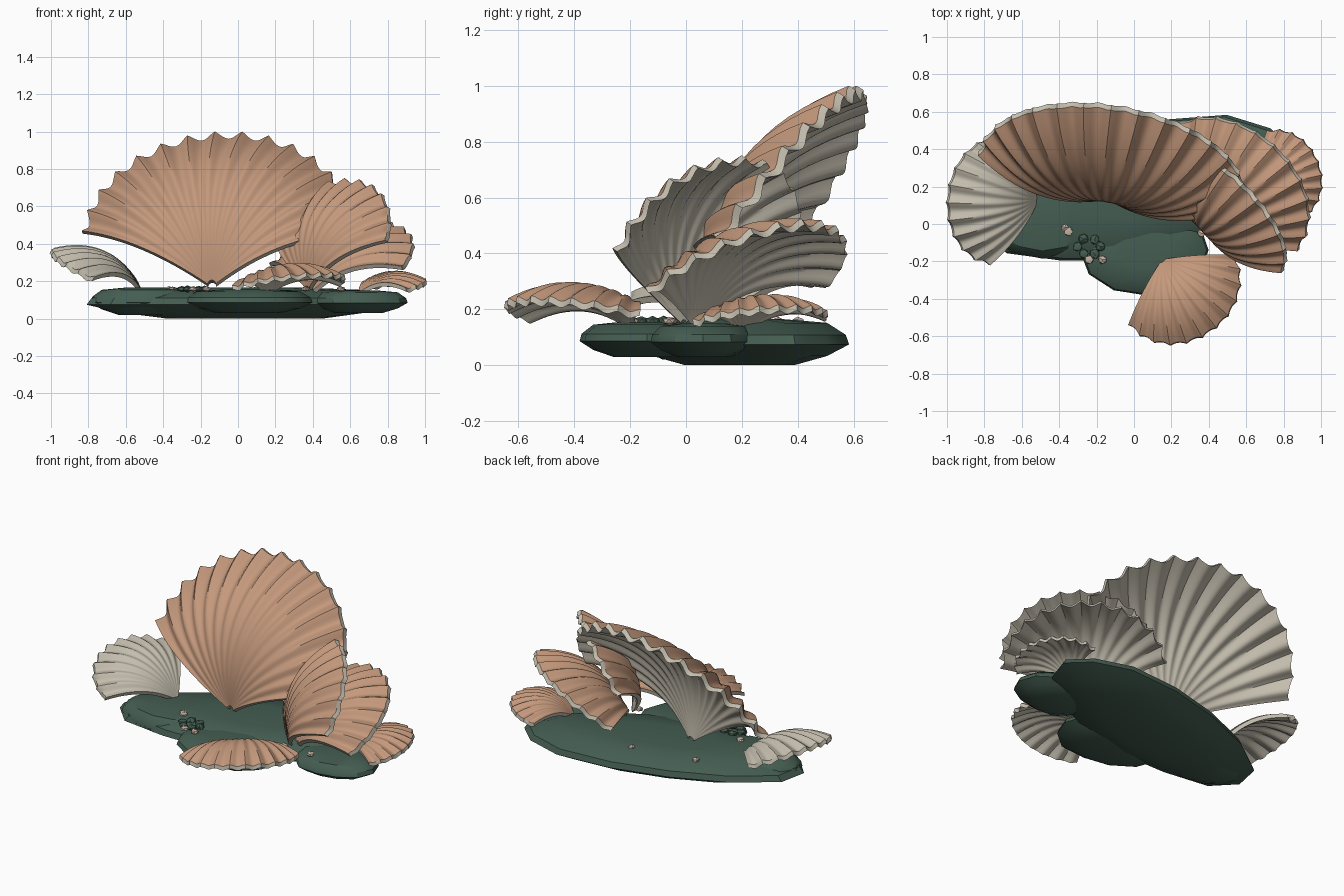
import bpy, bmesh, math, random
from mathutils import Vector, Matrix

random.seed(4)
cube = bpy.data.objects.get("Cube")
if cube:
    bpy.data.objects.remove(cube, do_unlink=True)


def material(name, rgb):
    m = bpy.data.materials.new(name)
    m.use_nodes = True
    m.diffuse_color = (*rgb, 1)
    m.node_tree.nodes["Principled BSDF"].inputs["Base Color"].default_value = (*rgb, 1)
    return m


coral = material("coral_orange", (0.55, 0.315, 0.20))
cream = material("shell_cream", (0.55, 0.51, 0.42))
moss = material("dark_sea_green", (0.058, 0.110, 0.083))
pink = material("pebble_pink", (0.56, 0.45, 0.37))


def finish(bm, name, mats, angle):
    mesh = bpy.data.meshes.new(name)
    bm.to_mesh(mesh)
    bm.free()
    ob = bpy.data.objects.new(name, mesh)
    bpy.context.collection.objects.link(ob)
    for m in mats:
        mesh.materials.append(m)
    bpy.ops.object.select_all(action="DESELECT")
    ob.select_set(True)
    bpy.context.view_layer.objects.active = ob
    bpy.ops.object.shade_smooth_by_angle(angle=math.radians(angle))


def shell(name, hinge, tip, across, spread, ribs, mats, curl=0.0):
    """Ribbed fan that springs from the hinge and arches over to its rim."""
    hinge = Vector(hinge)
    axis = Vector(tip) - hinge
    length = axis.length
    u = axis.normalized()
    v = Vector(across)
    v = (v - u * v.dot(u)).normalized()
    n = u.cross(v)
    if n.z < 0:
        v, n = -v, -n
    cols, rows = ribs * 8, 16
    bm = bmesh.new()
    grid = []
    for i in range(cols + 1):
        s = 2 * i / cols - 1
        a = s * math.radians(spread)
        phase = math.pi * ribs * i / cols
        reach = length * (1.02 - 0.18 * abs(s) ** 2.5 - 0.035 * abs(math.sin(phase)))
        dome = length * (0.21 - 0.09 * s * s)
        line = []
        for j in range(rows + 1):
            t = 0.03 + 0.97 * j / rows
            lift = 4 * dome * t * (1 - t) + curl * s * s * t
            lift += 0.014 * length * t * math.cos(2 * phase)
            p = (u * math.cos(a) + v * math.sin(a)) * reach * t + n * lift
            line.append(bm.verts.new(hinge + p))
        grid.append(line)
    for i in range(cols):
        for j in range(rows):
            bm.faces.new((grid[i][j], grid[i][j + 1], grid[i + 1][j + 1], grid[i + 1][j]))
    # underside and rim take the second colour
    top = set(bm.faces)
    extruded = bmesh.ops.extrude_face_region(bm, geom=bm.faces[:], use_keep_orig=True)["geom"]
    under = [e for e in extruded if isinstance(e, bmesh.types.BMVert)]
    bmesh.ops.translate(bm, verts=under, vec=-n * (0.017 + 0.014 * length))
    for f in bm.faces:
        f.material_index = 0 if f in top else 1
    bmesh.ops.recalc_face_normals(bm, faces=bm.faces[:])
    finish(bm, name, mats, 42)


# Shells
two_tone = [coral, cream]
shell("large_back_shell", (-0.14, 0.13, 0.17), (-0.05, 0.60, 0.98), (0.96, -0.18, 0),
      67, 15, two_tone, 0.05)
shell("upright_side_shell", (0.37, -0.02, 0.15), (0.61, 0.16, 0.735), (-0.43, 0.66, 0.31),
      54, 11, two_tone)
shell("leaning_side_shell", (0.39, 0.03, 0.14), (0.74, 0.41, 0.51), (-0.61, 0.72, 0.11),
      63, 12, two_tone)
shell("small_low_shell", (0.64, 0.20, 0.13), (0.98, 0.33, 0.21), (-0.21, 0.45, 0.01),
      55, 10, two_tone)
shell("front_low_shell", (0.15, -0.19, 0.14), (0.40, -0.575, 0.24), (0.50, 0.44, 0),
      60, 11, two_tone)
shell("pale_shell", (-0.51, 0.13, 0.14), (-0.99, 0.115, 0.36), (0.06, 0.61, 0.05),
      51, 10, [cream, cream])


def rock(name, centre, rx, ry, z0, z1, sides=12, yaw=0):
    """Flattened stone made of stacked uneven rings."""
    bm = bmesh.new()
    bumps = [random.uniform(0.93, 1.04) for _ in range(sides)]
    rings = []
    for scale, h in ((0.5, 0), (0.8, 0.2), (1, 0.45), (0.97, 0.66), (0.8, 0.92), (0.4, 1)):
        ring = []
        for k in range(sides):
            a = math.tau * k / sides
            r = scale * bumps[k]
            ring.append(bm.verts.new((rx * r * math.cos(a), ry * r * math.sin(a),
                                      z0 + (z1 - z0) * h)))
        rings.append(ring)
    for lo, hi in zip(rings, rings[1:]):
        for k in range(sides):
            m = (k + 1) % sides
            bm.faces.new((lo[k], lo[m], hi[m], hi[k]))
    bm.faces.new(rings[0][::-1])
    bm.faces.new(rings[-1])
    bm.transform(Matrix.Translation((*centre, 0)) @ Matrix.Rotation(math.radians(yaw), 4, "Z"))
    finish(bm, name, [moss], 35)


# Rock base
rock("main_rock", (0.05, 0.19), 0.87, 0.36, 0, 0.165, 14, 14)
rock("right_rock_lobe", (-0.49, 0.02), 0.31, 0.20, 0.02, 0.165)
rock("front_rock_lobe", (0.06, -0.14), 0.34, 0.25, 0.03, 0.155)
rock("left_rock_lobe", (0.64, 0.06), 0.26, 0.20, 0.03, 0.15)


def pebble(name, x, y, size, mat):
    bm = bmesh.new()
    bmesh.ops.create_icosphere(bm, subdivisions=1, radius=size)
    for vert in bm.verts:
        vert.co *= random.uniform(0.85, 1.1)
        vert.co.z *= 0.6
        vert.co += Vector((x, y, 0.158))
    finish(bm, name, [mat], 30)


# Barnacle cluster and loose pebbles
for k in range(6):
    a = math.tau * k / 6
    pebble("green_pebble", -0.24 + 0.06 * math.cos(a), -0.12 + 0.045 * math.sin(a), 0.03, moss)
for x, y in ((-0.37, -0.02), (-0.35, -0.04), (-0.24, -0.19), (-0.17, -0.19),
             (0.36, -0.05), (0.55, -0.06), (0.1, 0.4), (-0.3, 0.33)):
    pebble("pale_pebble", x, y, 0.025, pink)
